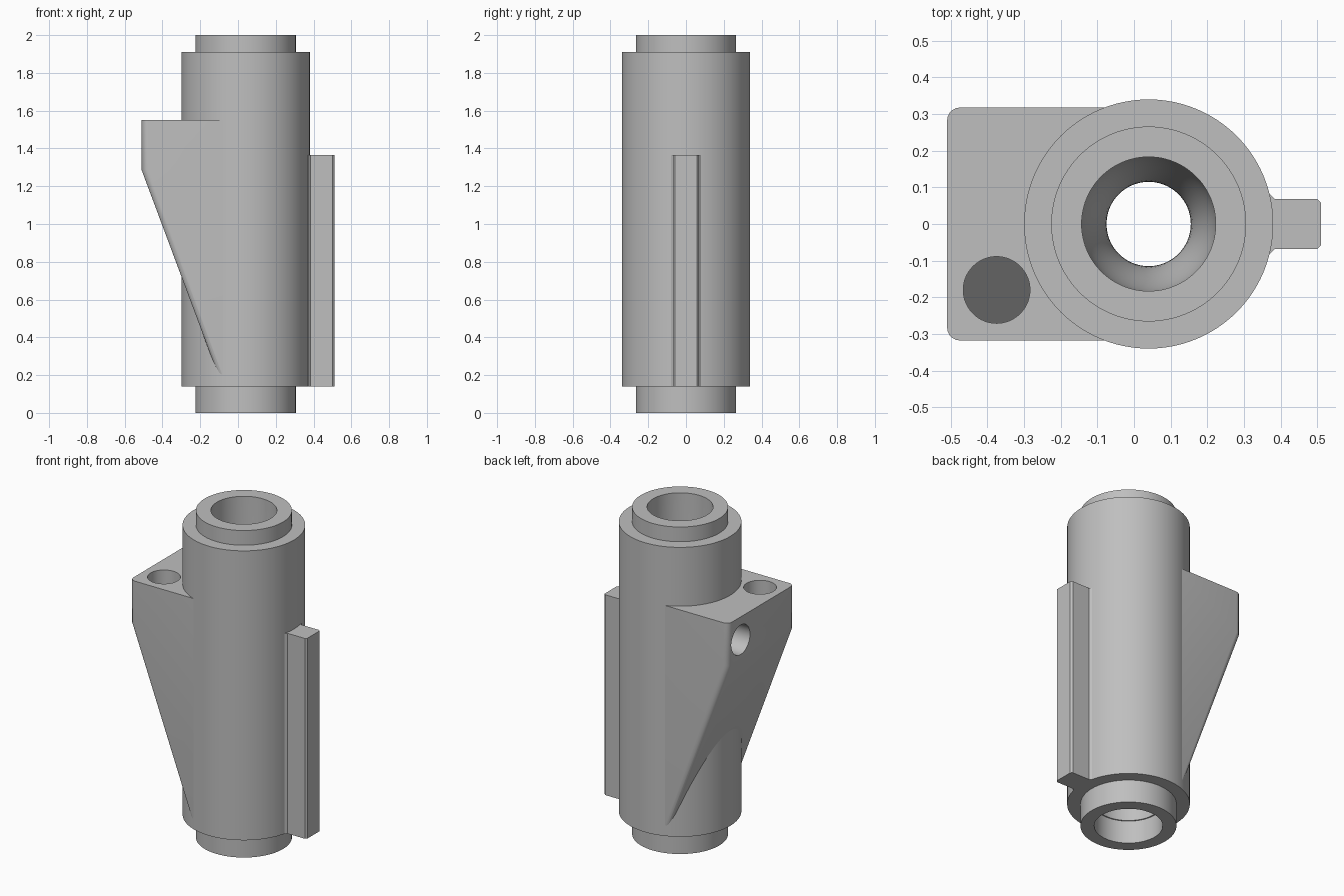
import bpy, bmesh, math
from mathutils import Matrix, Vector

default_cube = bpy.data.objects.get("Cube")
if default_cube:
    bpy.data.objects.remove(default_cube, do_unlink=True)

grey = bpy.data.materials.new("plain grey")
grey.use_nodes = True
grey.diffuse_color = (0.52, 0.52, 0.52, 1)
grey.node_tree.nodes["Principled BSDF"].inputs["Base Color"].default_value = grey.diffuse_color

AXIS_X = 0.04


def make_object(name, bm):
    bmesh.ops.recalc_face_normals(bm, faces=bm.faces)
    mesh = bpy.data.meshes.new(name)
    bm.to_mesh(mesh)
    bm.free()
    mesh.materials.append(grey)
    obj = bpy.data.objects.new(name, mesh)
    bpy.context.collection.objects.link(obj)
    return obj


def activate(obj):
    bpy.ops.object.select_all(action='DESELECT')
    obj.select_set(True)
    bpy.context.view_layer.objects.active = obj


def smooth(obj):
    activate(obj)
    bpy.ops.object.shade_smooth_by_angle(angle=math.radians(30))


def prism(points, direction):
    """Extrude a closed outline along a direction."""
    bm = bmesh.new()
    face = bm.faces.new([bm.verts.new(p) for p in points])
    new = bmesh.ops.extrude_face_region(bm, geom=[face])["geom"]
    verts = [v for v in new if isinstance(v, bmesh.types.BMVert)]
    bmesh.ops.translate(bm, verts=verts, vec=direction)
    bmesh.ops.recalc_face_normals(bm, faces=bm.faces)
    return bm


def cylinder(radius, depth, location, tilt=0.0, segments=64):
    bm = bmesh.new()
    matrix = Matrix.Translation(location) @ Matrix.Rotation(tilt, 4, 'Y')
    bmesh.ops.create_cone(bm, cap_ends=True, segments=segments, radius1=radius,
                          radius2=radius, depth=depth, matrix=matrix)
    return bm


def cut(obj, cutter_bm):
    cutter = make_object("cutter", cutter_bm)
    cutter.hide_render = True
    mod = obj.modifiers.new("cut", 'BOOLEAN')
    mod.operation, mod.object, mod.solver = 'DIFFERENCE', cutter, 'EXACT'
    activate(obj)
    bpy.ops.object.modifier_apply(modifier=mod.name)
    bpy.data.objects.remove(cutter, do_unlink=True)


# Main barrel: stepped outside, bore with a smoothly narrowed throat
WIDE, THROAT = 0.183, 0.115
outside = [(0.19, 0), (0.266, 0), (0.266, 0.14), (0.34, 0.14),
           (0.34, 1.91), (0.266, 1.91), (0.266, 2), (WIDE, 2)]
bore = []
for i in range(25):
    t = i / 24
    radius = WIDE - (WIDE - THROAT) * (0.5 - 0.5 * math.cos(2 * math.pi * t))
    bore.append((radius, 1.4 - 0.8 * t))
profile = outside + bore + [(WIDE, 0.14), (0.19, 0.14)]
bm = bmesh.new()
ring = [bm.verts.new((AXIS_X + r, 0, z)) for r, z in profile]
edges = [bm.edges.new((ring[i - 1], ring[i])) for i in range(len(ring))]
bmesh.ops.spin(bm, geom=ring + edges, cent=(AXIS_X, 0, 0), axis=(0, 0, 1),
               angle=math.tau, steps=96)
bmesh.ops.remove_doubles(bm, verts=bm.verts, dist=1e-4)
smooth(make_object("barrel", bm))

# Side bracket: wedge with rounded outer edges
HALF = 0.318
outline = [(-0.51, 1.55), (-0.51, 1.285), (-0.09, 0.16), (-0.06, 0.16), (-0.06, 1.55)]
bm = prism([(x, -HALF, z) for x, z in outline], (0, 2 * HALF, 0))


def is_outer_edge(edge):
    a, b = (v.co for v in edge.verts)
    return abs(a.y - b.y) < 1e-4 and min(a.x, b.x) < -0.5 and abs(a.z - b.z) > 0.1


bmesh.ops.bevel(bm, geom=[e for e in bm.edges if is_outer_edge(e)], offset=0.035,
                segments=5, profile=0.5, affect='EDGES')
bracket = make_object("bracket", bm)
cut(bracket, cylinder(0.335, 3, (AXIS_X, 0, 1), segments=96))

# Upright hole with a slanted floor
hole = Vector((-0.375, -0.18, 1.45))
bm = cylinder(0.091, 0.5, hole)
for v in bm.verts:
    if v.co.z < hole.z:
        v.co.z -= 1.1 * ((v.co.x - hole.x) - (v.co.y - hole.y)) - 0.03
cut(bracket, bm)

# Sideways hole in the outer end
cut(bracket, cylinder(0.09, 0.4, (-0.5, 0.2, 1.41), tilt=math.pi / 2))
smooth(bracket)

# Guide rail with a flared root
half_rail = [(0.33, 0.08), (0.372, 0.08), (0.384, 0.068), (0.5, 0.068), (0.51, 0.058)]
rail_outline = half_rail + [(x, -y) for x, y in reversed(half_rail)]
make_object("guide_rail", prism([(x, y, 0.14) for x, y in rail_outline], (0, 0, 1.225)))
